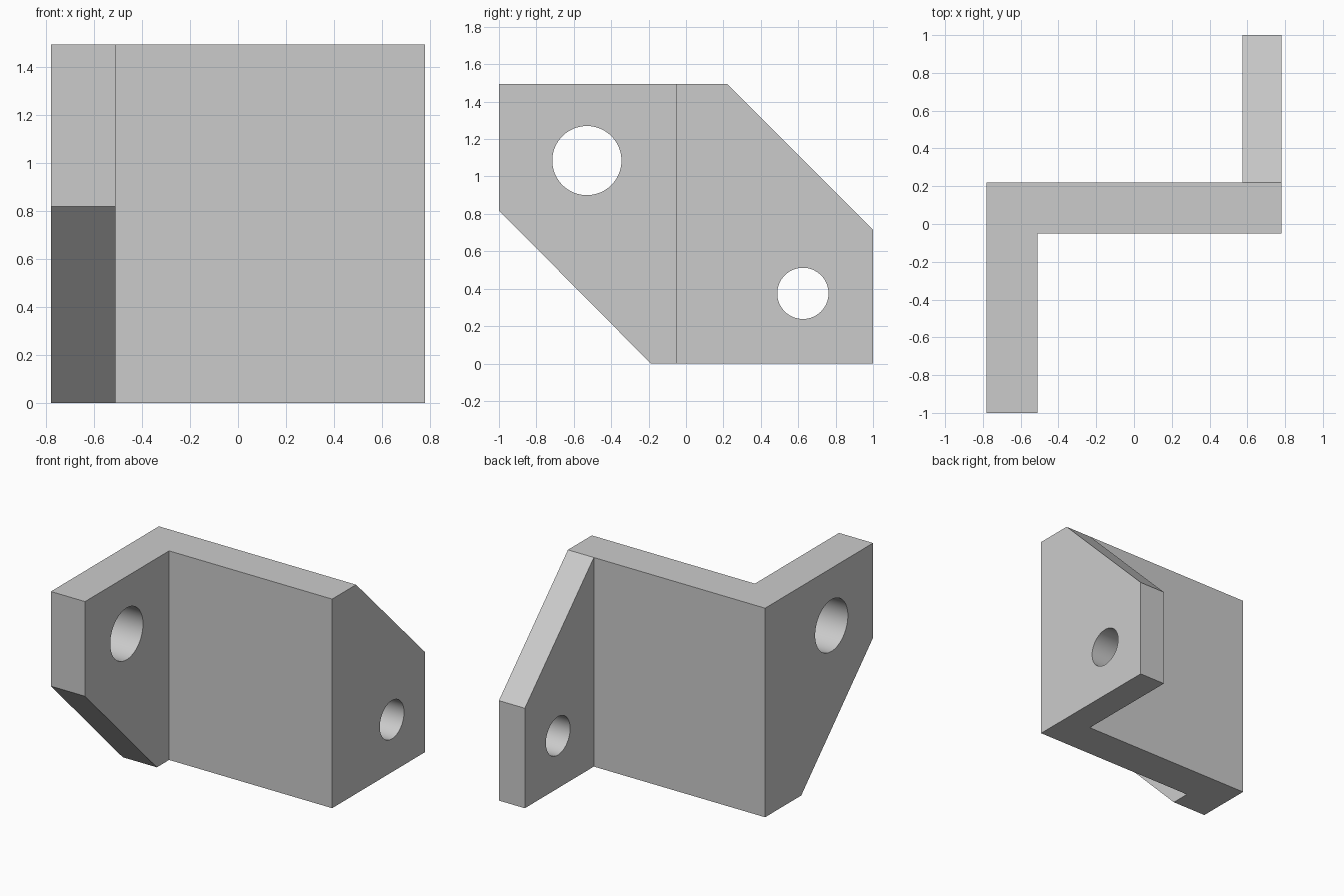
import bpy
import bmesh
import math

if "Cube" in bpy.data.objects:
    bpy.data.objects.remove(bpy.data.objects["Cube"], do_unlink=True)

HEIGHT = 1.495
WIDTH = 0.78        # half width
PLATE_FRONT, PLATE_BACK = -0.05, 0.22

# Single plain grey material
grey = bpy.data.materials.new("light_grey")
grey.use_nodes = True
grey.diffuse_color = (0.6, 0.6, 0.6, 1)
grey.node_tree.nodes["Principled BSDF"].inputs["Base Color"].default_value = (0.6, 0.6, 0.6, 1)


def prism(name, points, direction):
    """Extrude a closed 3D outline along a direction."""
    bm = bmesh.new()
    face = bm.faces.new([bm.verts.new(p) for p in points])
    extruded = bmesh.ops.extrude_face_region(bm, geom=[face], use_keep_orig=True)
    verts = [g for g in extruded["geom"] if isinstance(g, bmesh.types.BMVert)]
    bmesh.ops.translate(bm, verts=verts, vec=direction)
    bmesh.ops.recalc_face_normals(bm, faces=bm.faces)
    mesh = bpy.data.meshes.new(name)
    bm.to_mesh(mesh)
    bm.free()
    mesh.materials.append(grey)
    obj = bpy.data.objects.new(name, mesh)
    bpy.context.collection.objects.link(obj)
    return obj


def side_cutter(name, outline, x0, x1):
    """Prism running along x from a (y, z) outline."""
    obj = prism(name, [(x0, y, z) for y, z in outline], (x1 - x0, 0, 0))
    obj.hide_render = True
    return obj


def circle(y, z, radius, sides=64):
    return [(y + radius * math.cos(math.tau * i / sides),
             z + radius * math.sin(math.tau * i / sides)) for i in range(sides)]


# Z-shaped bracket: middle plate with one flange forward and one back
plan = [(-WIDTH, -1), (-0.51, -1), (-0.51, PLATE_FRONT), (WIDTH, PLATE_FRONT),
        (WIDTH, 1), (0.575, 1), (0.575, PLATE_BACK), (-WIDTH, PLATE_BACK)]
bracket = prism("bracket", [(x, y, 0) for x, y in plan], (0, 0, HEIGHT))

# Sloped corners and bolt holes of the two flanges
cutters = [
    side_cutter("front_corner_cutter", [(-1.2, 1.02), (-1.2, -0.2), (0.01, -0.2)], -1, -0.3),
    side_cutter("back_corner_cutter", [(1.2, 0.515), (1.2, HEIGHT), (PLATE_BACK, HEIGHT + 0.2),
                                       (PLATE_BACK, HEIGHT)], 0.4, 1),
    side_cutter("front_hole_cutter", circle(-0.53, 1.085, 0.185), -1, -0.3),
    side_cutter("back_hole_cutter", circle(0.625, 0.375, 0.137), 0.4, 1),
]
bpy.ops.object.select_all(action="DESELECT")
bpy.context.view_layer.objects.active = bracket
bracket.select_set(True)
for cutter in cutters:
    mod = bracket.modifiers.new(cutter.name, "BOOLEAN")
    mod.operation = "DIFFERENCE"
    mod.solver = "EXACT"
    mod.object = cutter
    bpy.ops.object.modifier_apply(modifier=mod.name)
    bpy.data.objects.remove(cutter, do_unlink=True)

# Smooth hole walls, sharp edges elsewhere
bpy.ops.object.shade_smooth_by_angle(angle=math.radians(30))
